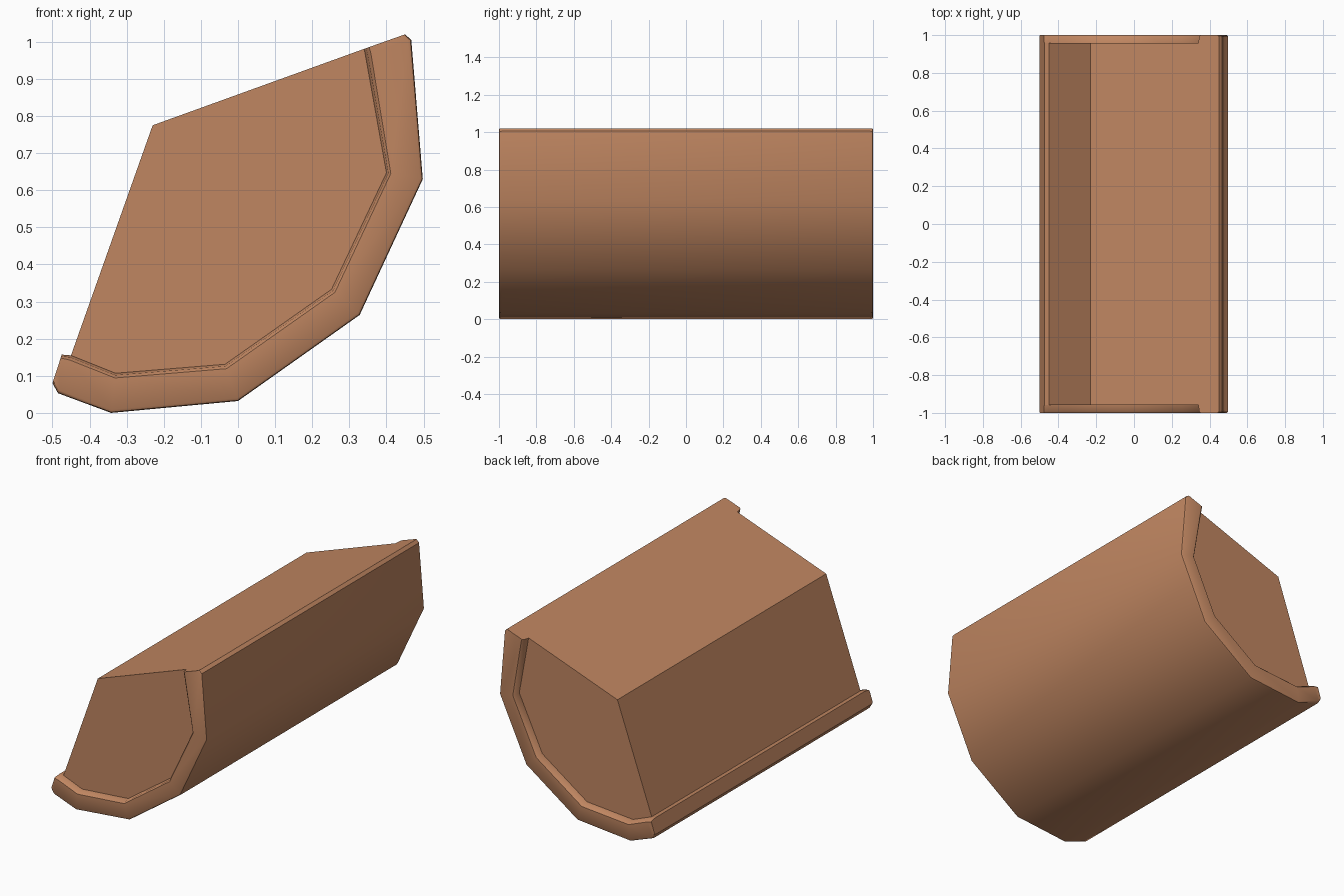
import bpy, bmesh, math

if "Cube" in bpy.data.objects:
    bpy.data.objects.remove(bpy.data.objects["Cube"])

# Stations along the curved skin: (outer x, z), (inner x, z)
STATIONS = [
    ((-0.50, 0.080), (-0.475, 0.157)),   # lip end
    ((-0.485, 0.053), (-0.450, 0.155)),  # lip meets the back wall
    ((-0.342, 0.000), (-0.330, 0.107)),
    ((0.000, 0.032), (-0.035, 0.131)),
    ((0.328, 0.264), (0.252, 0.333)),
    ((0.498, 0.630), (0.400, 0.647)),
    ((0.467, 1.005), (0.343, 0.965)),
    ((0.450, 1.020), (0.340, 0.981)),    # top cut
]
CORNER = (-0.23, 0.775)
RECESS = 0.957                            # y of the recessed end faces

# Raised rim section: (fraction from outer to inner, y)
half = [(1.0, RECESS), (0.95, 0.992), (0.88, 1.0), (0.08, 1.0), (0.02, 0.996), (0.0, 0.985)]
section = [(t, -y) for t, y in half] + [(t, y) for t, y in reversed(half)]

bm = bmesh.new()

# Curved skin with its rims, lofted from station to station
loops = []
for (ox, oz), (ix, iz) in STATIONS:
    loops.append([bm.verts.new((ox + (ix - ox) * t, y, oz + (iz - oz) * t)) for t, y in section])
for a, b in zip(loops, loops[1:]):
    for k in range(len(section) - 1):
        bm.faces.new((a[k], a[k + 1], b[k + 1], b[k]))

# Flat faces: lip end, lip top, back wall, top and recessed ends
c0 = bm.verts.new((CORNER[0], -RECESS, CORNER[1]))
c1 = bm.verts.new((CORNER[0], RECESS, CORNER[1]))
flat = [
    bm.faces.new(loops[0]),
    bm.faces.new((loops[0][0], loops[0][-1], loops[1][-1], loops[1][0])),
    bm.faces.new((loops[1][0], loops[1][-1], c1, c0)),
    bm.faces.new(loops[-1] + [c1, c0]),
    bm.faces.new([lp[0] for lp in loops[1:]] + [c0]),
    bm.faces.new([lp[-1] for lp in loops[1:]] + [c1]),
]
bmesh.ops.recalc_face_normals(bm, faces=bm.faces)

# Smooth curved skin, sharp flat faces
for f in bm.faces:
    f.smooth = True
for f in flat:
    f.smooth = False
    for e in f.edges:
        e.smooth = False
for e in bm.edges:
    if len(e.link_faces) == 2 and e.calc_face_angle() > math.radians(42):
        e.smooth = False

mesh = bpy.data.meshes.new("rimmed_block")
bm.to_mesh(mesh)
bm.free()
mat = bpy.data.materials.new("warm_brown")
mat.diffuse_color = (0.53, 0.24, 0.12, 1)
mat.use_nodes = True
mat.node_tree.nodes["Principled BSDF"].inputs["Base Color"].default_value = mat.diffuse_color
mesh.materials.append(mat)
obj = bpy.data.objects.new("rimmed_block", mesh)
bpy.context.collection.objects.link(obj)
